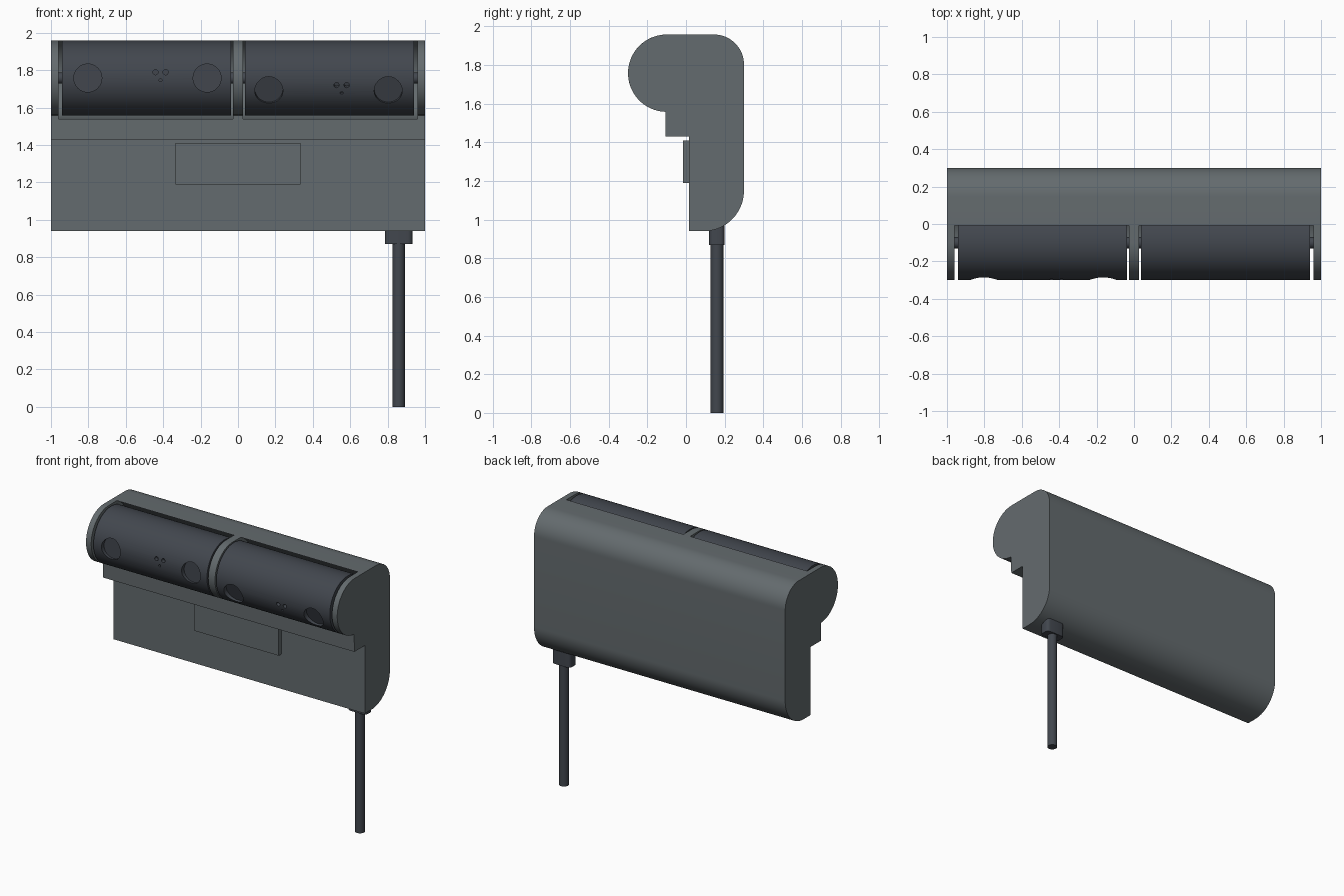
import bpy, bmesh, math
from mathutils import Vector

if "Cube" in bpy.data.objects:
    bpy.data.objects.remove(bpy.data.objects["Cube"])


def material(name, color):
    m = bpy.data.materials.new(name)
    m.use_nodes = True
    m.diffuse_color = color
    m.node_tree.nodes["Principled BSDF"].inputs["Base Color"].default_value = color
    return m


grey = material("housing grey", (0.127, 0.147, 0.156, 1))
dark = material("dark slate", (0.054, 0.062, 0.076, 1))

AXIS_Y, AXIS_Z, RADIUS = -0.10, 1.758, 0.20


def finish(ob, name, mat):
    ob.name = name
    ob.data.materials.clear()
    ob.data.materials.append(mat)
    return ob


def smooth(ob):
    bpy.ops.object.select_all(action="DESELECT")
    ob.select_set(True)
    bpy.context.view_layer.objects.active = ob
    bpy.ops.object.shade_smooth_by_angle(angle=math.radians(30))


def cylinder(name, axis, center, r, length, mat, sides=64):
    rot = {"x": (0, math.pi / 2, 0), "y": (math.pi / 2, 0, 0), "z": (0, 0, 0)}[axis]
    bpy.ops.mesh.primitive_cylinder_add(vertices=sides, radius=r, depth=length,
                                        location=center, rotation=rot)
    return finish(bpy.context.object, name, mat)


def box(name, low, high, mat):
    low, high = Vector(low), Vector(high)
    bpy.ops.mesh.primitive_cube_add(size=1, location=(low + high) / 2)
    ob = bpy.context.object
    ob.scale = high - low
    bpy.ops.object.transform_apply(location=False, rotation=False, scale=True)
    return finish(ob, name, mat)


def cut(ob, cutters):
    # carve each cutter out, then discard it
    bpy.context.view_layer.objects.active = ob
    for c in cutters:
        c.hide_render = True
        mod = ob.modifiers.new("cut", "BOOLEAN")
        mod.operation, mod.solver, mod.object = "DIFFERENCE", "EXACT", c
        bpy.ops.object.modifier_apply(modifier=mod.name)
        bpy.data.objects.remove(c)


def arc(cy, cz, r, start, end, steps):
    angles = [math.radians(start + (end - start) * i / steps) for i in range(steps + 1)]
    return [(cy + r * math.cos(a), cz + r * math.sin(a)) for a in angles]


# Housing: side profile stretched across the width
profile = arc(AXIS_Y, AXIS_Z, RADIUS, 268, 90, 40)
profile += arc(0.145, 1.803, 0.155, 90, 0, 16)
profile += arc(0.09, 1.15, 0.21, 0, -90, 20)
profile += [(0.015, 0.94), (0.015, 1.43), (-0.105, 1.43)]
bm = bmesh.new()
face = bm.faces.new([bm.verts.new((-1, y, z)) for y, z in profile])
side = bmesh.ops.extrude_face_region(bm, geom=[face])["geom"]
bmesh.ops.translate(bm, vec=(2, 0, 0),
                    verts=[v for v in side if isinstance(v, bmesh.types.BMVert)])
bmesh.ops.recalc_face_normals(bm, faces=bm.faces)
mesh = bpy.data.meshes.new("housing")
bm.to_mesh(mesh)
bm.free()
housing = bpy.data.objects.new("housing", mesh)
bpy.context.collection.objects.link(housing)
finish(housing, "housing", grey)
cut(housing, [cylinder("pocket_cutter", "x", (s * 0.493, AXIS_Y, AXIS_Z),
                       0.22, 0.932, grey, 96) for s in (-1, 1)])
smooth(housing)

# Raised front plate
box("front_plate", (-0.335, -0.015, 1.19), (0.335, 0.03, 1.41), grey)

# Two swivelling rollers with round recesses and small sockets
for label, s, tilt in (("right", -1, 0), ("left", 1, 20)):
    x = s * 0.489
    roller = cylinder(label + "_roller", "x", (x, AXIS_Y, AXIS_Z), RADIUS, 0.904, dark, 96)
    bpy.ops.object.transform_apply(location=False, rotation=True, scale=False)
    front = AXIS_Y - RADIUS
    mid = s * 0.484
    holes = [(mid + d, 0, 0.075, 0.06) for d in (-0.319, 0.319)]
    holes += [(mid + 0.07 + d, 0.031, 0.014, 0.06) for d in (-0.027, 0.027)]
    holes += [(mid + 0.07, -0.012, 0.008, 0.06)]
    cut(roller, [cylinder("recess_cutter", "y", (hx, front, AXIS_Z + hz), r, depth, dark, 40)
                 for hx, hz, r, depth in holes])
    roller.rotation_euler.x = math.radians(tilt)
    smooth(roller)
    # Pivot joining the roller to both pocket walls
    smooth(cylinder(label + "_pivot", "x", (s * 0.493, AXIS_Y, AXIS_Z), 0.03, 0.95, dark, 24))

# Cable and its strain relief
relief = box("strain_relief", (0.785, 0.12, 0.87), (0.933, 0.20, 1.02), dark)
bm = bmesh.new()
bm.from_mesh(relief.data)
upright = [e for e in bm.edges if abs(e.verts[0].co.z - e.verts[1].co.z) > 0.1]
bmesh.ops.bevel(bm, geom=upright, offset=0.025, segments=4, profile=0.5, affect="EDGES")
bm.to_mesh(relief.data)
bm.free()
smooth(relief)
smooth(cylinder("cable", "z", (0.859, 0.16, 0.46), 0.033, 0.92, dark, 32))
